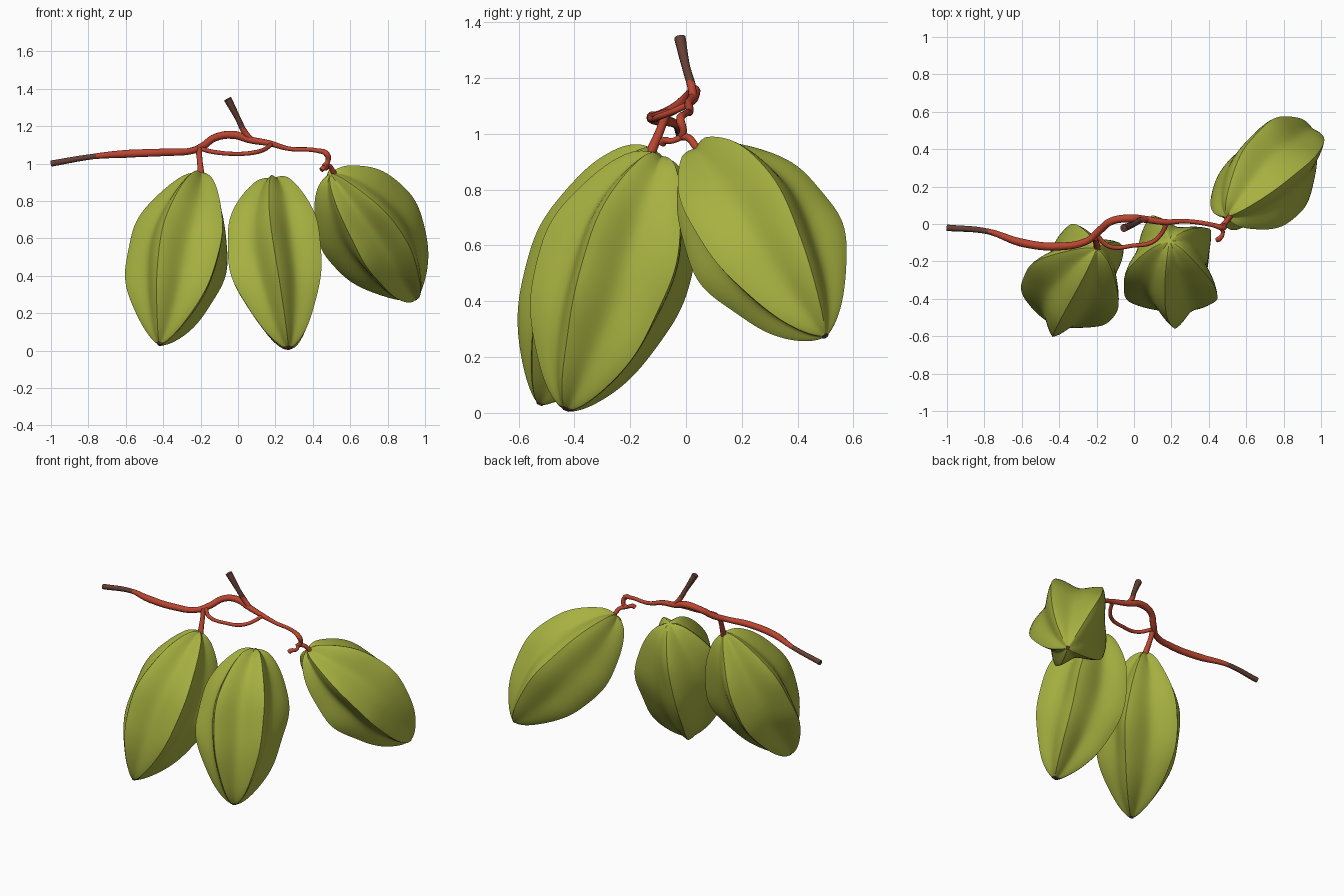
import bpy, bmesh, math
from mathutils import Vector

if "Cube" in bpy.data.objects:
    bpy.data.objects.remove(bpy.data.objects["Cube"])


def material(name, rgb):
    m = bpy.data.materials.new(name)
    m.diffuse_color = (*rgb, 1)
    m.use_nodes = True
    m.node_tree.nodes["Principled BSDF"].inputs["Base Color"].default_value = m.diffuse_color
    return m


GREEN = material("fruit green", (0.385, 0.44, 0.052))
RED = material("stem red", (0.50, 0.06, 0.03))
BROWN = material("bark brown", (0.13, 0.05, 0.035))


def smooth(ob, angle):
    bpy.ops.object.select_all(action='DESELECT')
    ob.select_set(True)
    bpy.context.view_layer.objects.active = ob
    bpy.ops.object.shade_smooth_by_angle(angle=math.radians(angle))


# Five-ridged fruit swept along a gently bowed axis.
# ridge: direction of the first ridge, angles: ridge positions around the axis,
# skew/power: where the fruit is widest and how blunt its ends are
def fruit(name, top, tip, ridge, radius, bow, seed, angles, skew, power, bark_from):
    top, tip, bow = Vector(top), Vector(tip), Vector(bow)
    d = (tip - top).normalized()
    u = Vector(ridge)
    u = (u - d * u.dot(d)).normalized()
    v = d.cross(u)
    rings, per = 60, 18
    n = per * 5
    bounds = [math.radians(a) for a in angles] + [math.radians(angles[0] + 360)]
    bm = bmesh.new()
    grid, stations = [], []
    for i in range(rings + 1):
        s = 0.5 - 0.5 * math.cos(math.pi * (0.02 + 0.98 * i / rings))
        stations.append(s)
        c = top.lerp(tip, s) + bow * math.sin(math.pi * s)
        prof = max(math.sin(math.pi * s ** skew), 0) ** power
        row = []
        for j in range(n):
            k = j / per
            t = 2 * abs(k - round(k))                 # 0 at ridge, 1 in valley
            lobe = round(k) % 5
            star = 1 - 0.31 * math.sin(t * math.pi / 2) ** 1.05
            # slight unevenness between lobes and along each one
            wob = 1 + 0.02 * math.sin(lobe * 2.4 + seed) * (1 - t)
            wob += 0.016 * math.sin(s * 17 + lobe * 1.9 + seed) * (1 - t)
            wob += 0.014 * math.sin(s * 11 + k * 5.03 + seed)
            r = max(radius * prof * star * wob, 0.012)
            lo = int(k)
            a = bounds[lo] + (bounds[lo + 1] - bounds[lo]) * (k - lo)
            a += 0.08 * math.sin(s * 3 + seed)
            lift = d * (-0.02 * (1 - t) * (1 - s) ** 8 * min(1, prof * 3))
            row.append(bm.verts.new(c + (u * math.cos(a) + v * math.sin(a)) * r + lift))
        grid.append(row)
    for i in range(rings):
        for j in range(n):
            f = bm.faces.new((grid[i][j], grid[i][(j + 1) % n],
                              grid[i + 1][(j + 1) % n], grid[i + 1][j]))
            f.material_index = 1 if stations[i] > bark_from else 0
    bm.faces.new(grid[0])
    bm.faces.new(grid[-1]).material_index = 1
    bmesh.ops.recalc_face_normals(bm, faces=bm.faces)
    me = bpy.data.meshes.new(name)
    bm.to_mesh(me)
    bm.free()
    me.materials.append(GREEN)
    me.materials.append(BROWN)
    ob = bpy.data.objects.new(name, me)
    bpy.context.collection.objects.link(ob)
    smooth(ob, 45)


# Tapering twig along points (x, y, z, radius); faces passing the rule are bark
def twig(name, pts, bark=lambda c: False):
    cu = bpy.data.curves.new(name, 'CURVE')
    cu.dimensions = '3D'
    cu.bevel_depth = 1
    cu.bevel_resolution = 3
    cu.resolution_u = 8
    cu.use_fill_caps = True
    sp = cu.splines.new('BEZIER')
    sp.bezier_points.add(len(pts) - 1)
    for p, (x, y, z, r) in zip(sp.bezier_points, pts):
        p.co = (x, y, z)
        p.radius = r
        p.handle_left_type = p.handle_right_type = 'AUTO'
    ob = bpy.data.objects.new(name, cu)
    bpy.context.collection.objects.link(ob)
    bpy.ops.object.select_all(action='DESELECT')
    ob.select_set(True)
    bpy.context.view_layer.objects.active = ob
    bpy.ops.object.convert(target='MESH')
    ob = bpy.context.view_layer.objects.active
    ob.data.materials.clear()
    ob.data.materials.append(RED)
    ob.data.materials.append(BROWN)
    for f in ob.data.polygons:
        f.material_index = 1 if bark(f.center) else 0
    smooth(ob, 50)


# Fruits
fruit("left_fruit", (-0.20, -0.13, 0.95), (-0.42, -0.525, 0.03),
      (-0.32, -0.9, 0), 0.285, (-0.005, 0.02, 0), 0.5,
      (0, 72, 144, 216, 290), 0.94, 0.68, 0.984)
fruit("middle_fruit", (0.19, -0.09, 0.92), (0.27, -0.43, 0.008),
      (-0.03, -1, 0), 0.285, (-0.03, 0.0, 0), 2.0,
      (0, 64, 152, 226, 296), 0.87, 0.60, 0.986)
fruit("right_fruit", (0.495, 0.04, 0.945), (0.95, 0.50, 0.275),
      (0.2, -0.25, -0.07), 0.28, (0.005, 0.012, 0.02), 4.0,
      (0, 54, 118, 214, 284), 0.92, 0.63, 0.997)

# Main branch from the left end, over the arch to the right fruit
twig("main_branch", [
    (-1.0, -0.02, 1.0, 0.017), (-0.78, -0.04, 1.037, 0.015),
    (-0.6, -0.10, 1.052, 0.022), (-0.4, -0.12, 1.06, 0.021),
    (-0.25, -0.09, 1.068, 0.018), (-0.19, -0.04, 1.092, 0.020),
    (-0.12, 0.015, 1.14, 0.020), (-0.02, 0.03, 1.153, 0.022),
    (0.06, 0.025, 1.128, 0.019), (0.17, 0.01, 1.108, 0.016),
    (0.27, 0.015, 1.08, 0.012), (0.42, -0.005, 1.07, 0.012),
    (0.475, -0.02, 1.05, 0.016), (0.48, -0.01, 1.01, 0.013),
    (0.46, -0.02, 0.985, 0.014)], lambda c: c.x < -0.77)
# Cut upper shoot
twig("upper_shoot", [(-0.055, -0.022, 1.345, 0.021), (0.0, 0.0, 1.24, 0.015),
                     (0.035, 0.02, 1.17, 0.016), (0.07, 0.025, 1.13, 0.014)],
     lambda c: c.z > 1.19)
# Thin hanging loop below the arch
twig("lower_loop", [(-0.20, -0.06, 1.08, 0.012), (-0.13, -0.12, 1.062, 0.012),
                    (0.0, -0.115, 1.052, 0.011), (0.09, -0.10, 1.06, 0.012),
                    (0.14, -0.06, 1.075, 0.011), (0.18, 0.01, 1.105, 0.012)])
# Fruit stalks and the small curled stub
twig("left_stalk", [(-0.21, -0.07, 1.08, 0.018), (-0.205, -0.09, 1.02, 0.015),
                    (-0.195, -0.13, 0.925, 0.019)])
twig("right_stalk", [(0.46, -0.02, 0.99, 0.013), (0.49, 0.01, 0.985, 0.013),
                     (0.51, 0.035, 0.955, 0.014), (0.535, 0.07, 0.915, 0.020)])
twig("curled_stub", [(0.465, -0.015, 0.99, 0.012), (0.475, -0.05, 0.975, 0.010),
                     (0.455, -0.08, 0.975, 0.014), (0.445, -0.085, 0.965, 0.014)])
